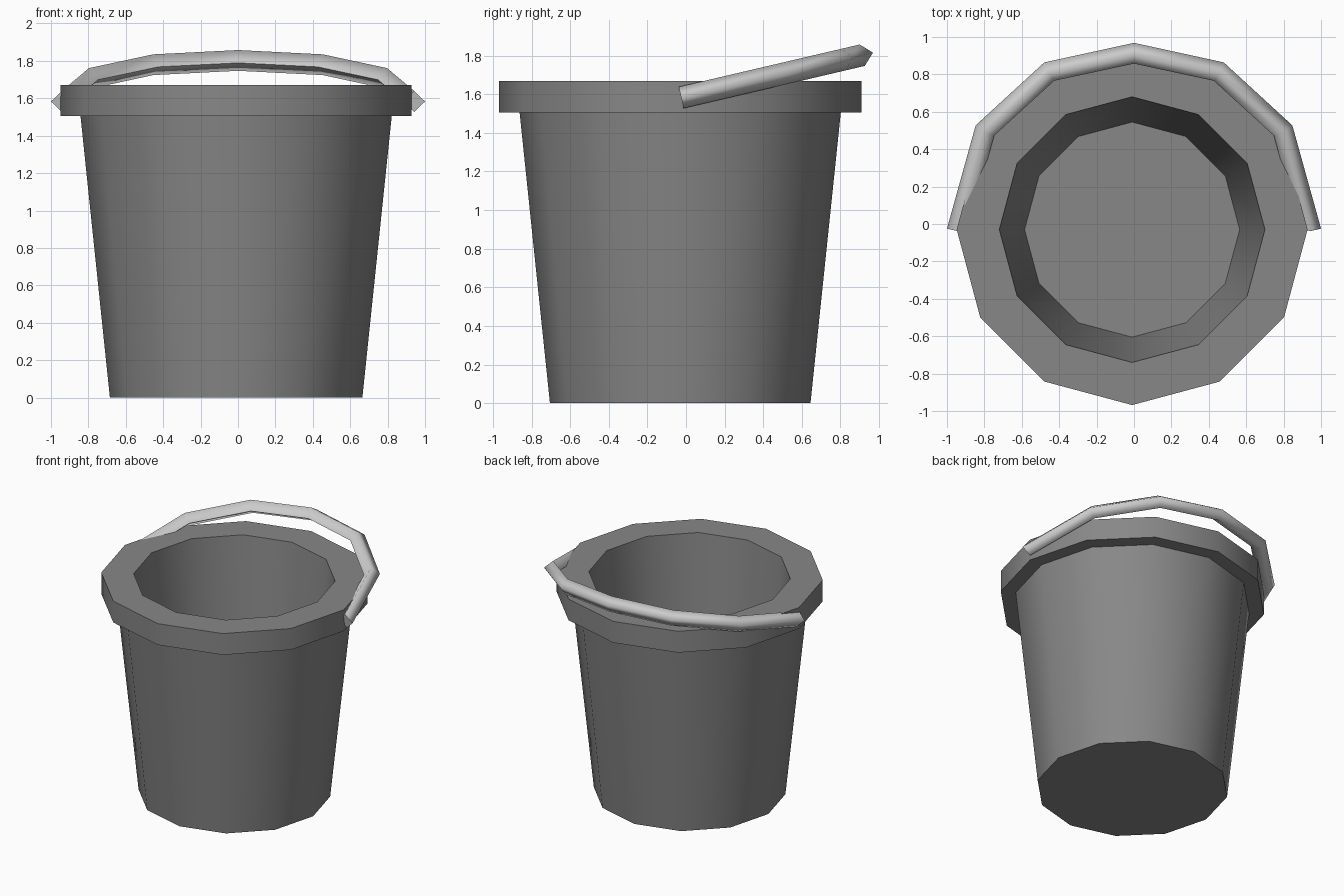
import bpy, bmesh
from math import cos, sin, pi, radians
from mathutils import Vector

if "Cube" in bpy.data.objects:
    bpy.data.objects.remove(bpy.data.objects["Cube"])

SIDES = 12
CX, CY = -0.01, -0.03


def make_object(name, bm):
    bmesh.ops.recalc_face_normals(bm, faces=bm.faces)
    mesh = bpy.data.meshes.new(name)
    bm.to_mesh(mesh)
    bm.free()
    ob = bpy.data.objects.new(name, mesh)
    bpy.context.collection.objects.link(ob)
    return ob


def skin(bm, rings):
    """Bridge consecutive rings and cap both ends; returns the caps."""
    n = len(rings[0])
    for a, b in zip(rings, rings[1:]):
        for i in range(n):
            j = (i + 1) % n
            bm.faces.new((a[i], a[j], b[j], b[i])).smooth = True
    return [bm.faces.new(rings[0]), bm.faces.new(rings[-1])]


# Bucket: tapered wall, wide rim band, hollow inside with a floor
profile = [(0.675, 0), (0.832, 1.505), (0.938, 1.505),
           (0.938, 1.67), (0.71, 1.67), (0.575, 0.2)]
bm = bmesh.new()
rings = [[bm.verts.new((CX + r * cos(2 * pi * i / SIDES),
                        CY + r * sin(2 * pi * i / SIDES), z))
          for i in range(SIDES)] for r, z in profile]
skin(bm, rings)
bucket = make_object("bucket", bm)
dark = bpy.data.materials.new("dark_grey")
dark.diffuse_color = (0.245, 0.245, 0.245, 1)
dark.use_nodes = True
dark.node_tree.nodes["Principled BSDF"].inputs["Base Color"].default_value = dark.diffuse_color
bucket.data.materials.append(dark)
bpy.context.view_layer.objects.active = bucket
bucket.select_set(True)
bpy.ops.object.shade_smooth_by_angle(angle=radians(40))

# Handle: diamond-section bar swept along a tilted half loop
SLOPE, R = 0.234, 0.057
half = [(0.943, -0.025), (0.797, 0.50), (0.453, 0.815)]
path = half + [(0, 0.913)] + [(-x, y) for x, y in reversed(half)]
pts = [Vector((x, y, 1.583 + SLOPE * (y + 0.025))) for x, y in path]
up = Vector((0, -SLOPE, 1)).normalized()
bm = bmesh.new()
rings = []
for i, p in enumerate(pts):
    tangent = (pts[min(i + 1, len(pts) - 1)] - pts[max(i - 1, 0)]).normalized()
    if i in (0, len(pts) - 1):
        tangent = Vector((0, 1, SLOPE)).normalized() * (1 if i == 0 else -1)
    out = tangent.cross(up).normalized()
    rings.append([bm.verts.new(p + d * R) for d in (out, up, -out, -up)])
for cap in skin(bm, rings):
    cap.smooth = False
# crisp seam along the inside of the bar
for a, b in zip(rings, rings[1:]):
    bm.edges.get((a[2], b[2])).smooth = False
make_object("handle", bm)
